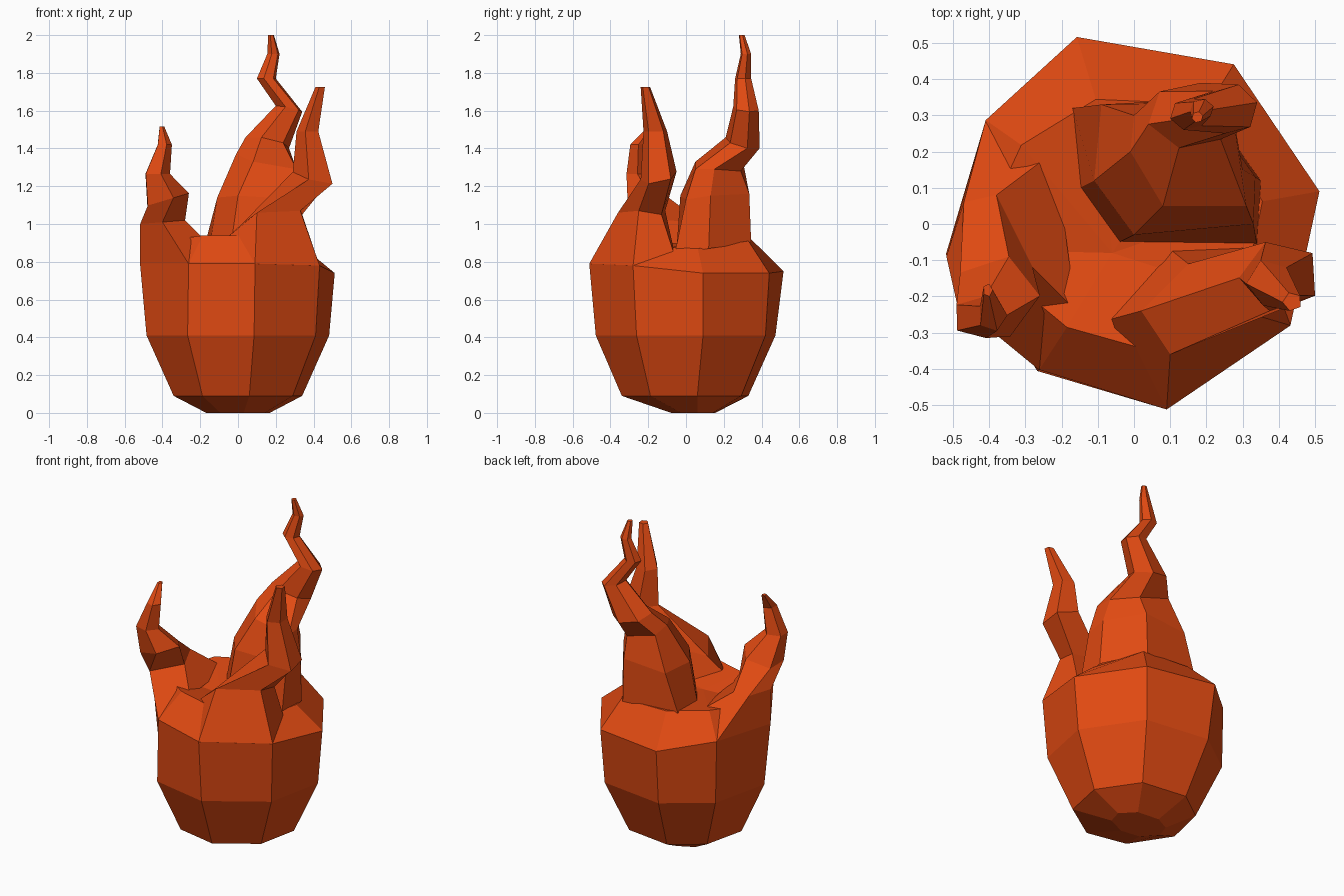
import bpy, bmesh, math

mat = bpy.data.materials.new("flame orange")
mat.diffuse_color = (0.75, 0.068, 0.006, 1)


def finish(name, bm):
    bmesh.ops.recalc_face_normals(bm, faces=bm.faces)
    me = bpy.data.meshes.new(name)
    bm.to_mesh(me)
    bm.free()
    me.materials.append(mat)
    ob = bpy.data.objects.new(name, me)
    bpy.context.collection.objects.link(ob)


def bridge(bm, a, b):
    n = len(a)
    for i in range(n):
        bm.faces.new((a[i], a[(i + 1) % n], b[(i + 1) % n], b[i]))


# Round eight-sided body: even rings below, an uneven rim, and a sunken top
bm = bmesh.new()
ang = [math.radians(d) for d in (10, 58, 107, 145, 189, 237, 280, 327)]
rings = []
for rx, ry, z, cy in ((0.17, 0.12, 0, 0.04), (0.345, 0.345, 0.09, 0), (0.49, 0.49, 0.41, 0.005)):
    rings.append([bm.verts.new((rx * math.cos(a), ry * math.sin(a) + cy, z)) for a in ang])
shoulder = [(0.52, 0.74), (0.52, 0.74), (0.54, 0.75), (0.50, 0.79),
            (0.525, 0.79), (0.48, 0.79), (0.52, 0.79), (0.515, 0.78)]
rim = [(0.36, 0.87), (0.39, 0.91), (0.36, 0.92), (0.38, 0.93),
       (0.45, 0.90), (0.34, 0.94), (0.36, 0.94), (0.36, 0.88)]
for row in (shoulder, rim):
    rings.append([bm.verts.new((r * math.cos(a), r * math.sin(a), z))
                  for a, (r, z) in zip(ang, row)])
for a, b in zip(rings, rings[1:]):
    bridge(bm, a, b)
bm.faces.new(rings[0])
mid = bm.verts.new((-0.06, -0.08, 0.88))
for i in range(8):
    bm.faces.new((rings[-1][i], rings[-1][(i + 1) % 8], mid))
finish("fire_body", bm)


def tongue(name, base_rings, sections, phase):
    """Hand-placed base rings, then polygons given as x0, x1, y0, y1, z, slope x, slope y."""
    bm = bmesh.new()
    n = len(base_rings[0])
    pts = [(math.cos(math.radians(phase) + math.tau * i / n),
            math.sin(math.radians(phase) + math.tau * i / n)) for i in range(n)]
    lo = [min(p[k] for p in pts) for k in (0, 1)]
    hi = [max(p[k] for p in pts) for k in (0, 1)]
    loops = [[bm.verts.new(p) for p in ring] for ring in base_rings]
    for x0, x1, y0, y1, z, sx, sy in sections:
        ring = []
        for px, py in pts:
            dx = (x1 - x0) * ((px - lo[0]) / (hi[0] - lo[0]) - 0.5)
            dy = (y1 - y0) * ((py - lo[1]) / (hi[1] - lo[1]) - 0.5)
            ring.append(bm.verts.new(((x0 + x1) / 2 + dx, (y0 + y1) / 2 + dy,
                                      z + sx * dx + sy * dy)))
        loops.append(ring)
    for a, b in zip(loops, loops[1:]):
        bridge(bm, a, b)
    bm.faces.new(loops[-1])
    finish(name, bm)


# Tall tongue at the back, with a boxy foot
tongue("back_flame", [
    [(0.35, 0.12, 0.87), (0.19, 0.345, 0.90), (-0.17, 0.32, 0.91),
     (-0.15, 0.1, 0.88), (-0.04, -0.05, 0.87), (0.34, -0.06, 0.84)],
    [(0.335, 0.13, 1.15), (0.19, 0.335, 1.16), (-0.09, 0.33, 1.14),
     (-0.11, 0.12, 1.14), (0.0, -0.03, 1.15), (0.33, 0.0, 1.13)],
    [(0.30, 0.15, 1.29), (0.2, 0.29, 1.28), (0.0, 0.3, 1.34),
     (-0.01, 0.2, 1.37), (0.08, 0.05, 1.33), (0.31, 0.05, 1.29)]], [
    (0.04, 0.27, 0.21, 0.39, 1.43, -0.2, -0.25),
    (0.20, 0.34, 0.25, 0.385, 1.61, -0.2, -0.1),
    (0.10, 0.20, 0.26, 0.345, 1.77, 0, 0),
    (0.155, 0.22, 0.29, 0.345, 1.9, 0, 0),
    (0.16, 0.19, 0.28, 0.31, 2.0, 0, 0)], 15)

# Tongue at the front right, growing out of the body's edge
tongue("right_flame", [
    [(0.36, -0.05, 0.80), (0.1, -0.07, 0.85), (-0.09, -0.27, 0.90),
     (0.09, -0.512, 0.79), (0.432, -0.28, 0.78)],
    [(0.34, -0.13, 1.05), (0.15, -0.11, 1.07), (0.02, -0.24, 1.0),
     (0.10, -0.36, 1.06), (0.33, -0.25, 1.07)]], [
    (0.29, 0.50, -0.24, -0.05, 1.25, -0.25, 0.2),
    (0.31, 0.425, -0.225, -0.10, 1.49, 0, 0),
    (0.41, 0.46, -0.24, -0.19, 1.725, 0, 0)], 39)

# Tongue at the front left, growing out of the body's edge
tongue("left_flame", [
    [(-0.262, -0.403, 0.79), (-0.16, -0.24, 0.90), (-0.22, 0.2, 0.89),
     (-0.41, 0.285, 0.79), (-0.519, -0.082, 0.79)],
    [(-0.40, -0.29, 1.01), (-0.28, -0.12, 1.02), (-0.38, 0.08, 1.01),
     (-0.47, 0.06, 1.0), (-0.518, -0.09, 1.0)]], [
    (-0.48, -0.26, -0.31, -0.09, 1.13, 0.3, 0),
    (-0.49, -0.36, -0.315, -0.2, 1.265, 0, 0),
    (-0.425, -0.35, -0.295, -0.21, 1.42, 0, 0),
    (-0.415, -0.39, -0.20, -0.165, 1.515, 0, 0)], -71)
